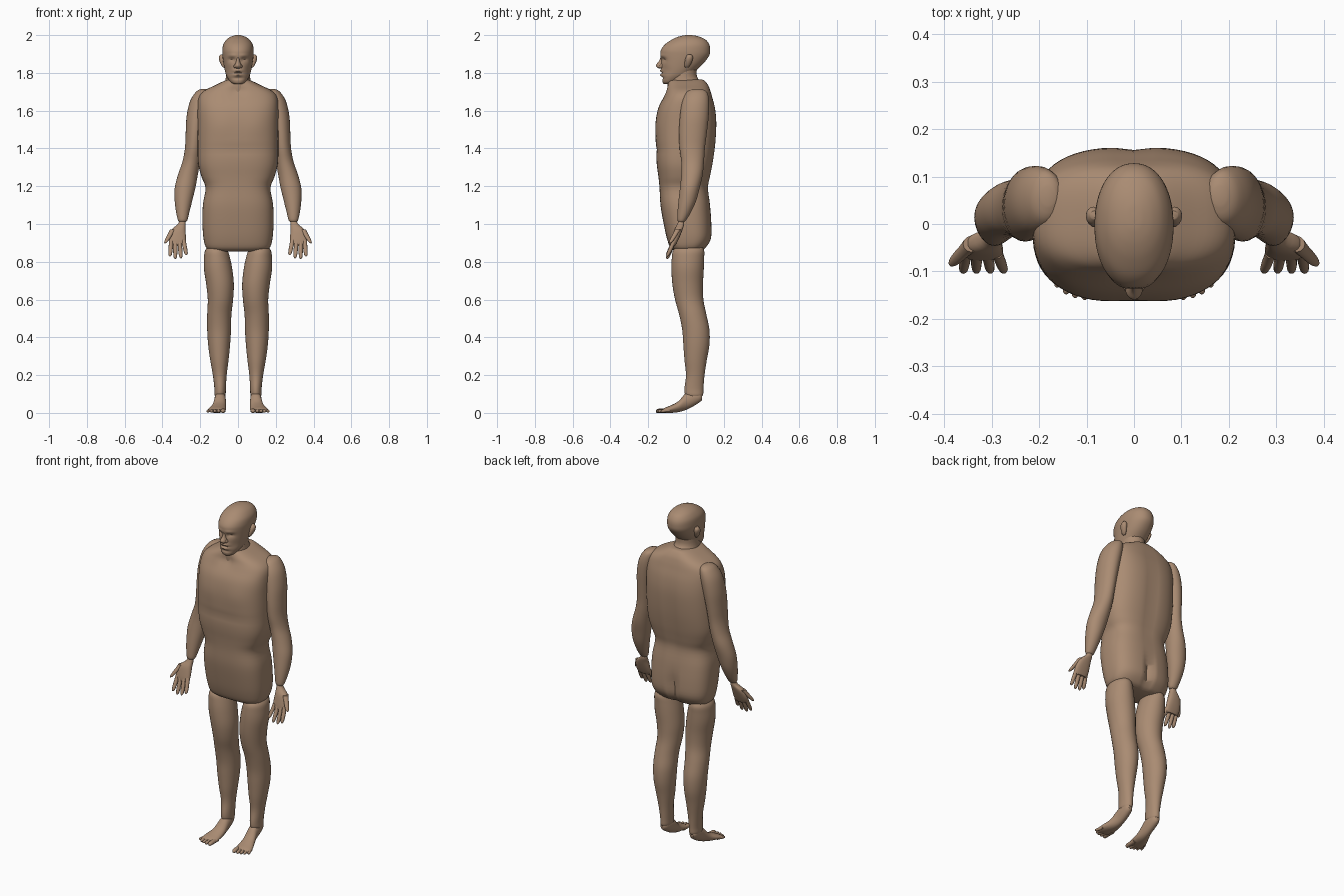
import bpy, bmesh, math

skin = bpy.data.materials.new("skin_brown")
skin.diffuse_color = (0.40, 0.26, 0.17, 1)


def spline(rows, steps):
    """Catmull-Rom interpolation through the given rows."""
    out = []
    for i in range(len(rows) - 1):
        a, b, c, d = (rows[min(max(i + k, 0), len(rows) - 1)] for k in (-1, 0, 1, 2))
        for s in range(steps):
            t = s / steps
            out.append([0.5 * (2 * q + (r - p) * t + (2 * p - 5 * q + 4 * r - w) * t * t
                               + (3 * q - p - 3 * r + w) * t ** 3)
                        for p, q, r, w in zip(a, b, c, d)])
    return out + [list(rows[-1])]


def loft(name, rows, n=32, steps=4, p=2.0, axis="z", mirror=False, bumps=()):
    """Loft rows (t, u0, u1, v0, v1): z axis gives u=x v=y, y axis gives u=x v=z."""
    bm = bmesh.new()
    rings = []
    for t, u0, u1, v0, v1 in spline(rows, steps):
        ring = []
        for k in range(n):
            a = 2 * math.pi * k / n
            c, s = math.cos(a), math.sin(a)
            u = (u0 + u1) / 2 + (u1 - u0) / 2 * math.copysign(abs(c) ** (2 / p), c)
            v = (v0 + v1) / 2 + (v1 - v0) / 2 * math.copysign(abs(s) ** (2 / p), s)
            ring.append(bm.verts.new((u, v, t) if axis == "z" else (u, t, v)))
        rings.append(ring)
    for r0, r1 in zip(rings, rings[1:]):
        for k in range(n):
            bm.faces.new((r0[k], r0[(k + 1) % n], r1[(k + 1) % n], r1[k]))
    bm.faces.new(rings[0])
    bm.faces.new(rings[-1])
    # soft sculpted bumps (x, z, radius x, radius z, push in y, side)
    for v in bm.verts:
        x, z, y = v.co.x, v.co.z, v.co.y
        for bx, bz, rx, rz, d, side in bumps:
            if y * side > 0:
                w = min(1, abs(y) / 0.06)
                v.co.y += w * d * math.exp(-((abs(x) - bx) / rx) ** 2 - ((z - bz) / rz) ** 2)
    bmesh.ops.recalc_face_normals(bm, faces=bm.faces)
    me = bpy.data.meshes.new(name)
    bm.to_mesh(me)
    bm.free()
    ob = bpy.data.objects.new(name, me)
    bpy.context.collection.objects.link(ob)
    me.materials.append(skin)
    if mirror:
        ob.modifiers.new("mirror", "MIRROR").use_clip = False
    bpy.ops.object.select_all(action="DESELECT")
    bpy.context.view_layer.objects.active = ob
    ob.select_set(True)
    bpy.ops.object.shade_smooth_by_angle(angle=math.radians(50))
    return ob


def digit(name, a, b, r0, r1, axis="z"):
    """Tapered rounded finger or toe running from a to b."""
    rows = []
    for t, k in ((0, 1), (0.3, 0.95), (0.55, 1.0), (0.8, 0.95), (0.93, 0.75), (1, 0.2)):
        x, y, z = (p + (q - p) * t for p, q in zip(a, b))
        r = (r0 + (r1 - r0) * t) * k
        rows.append((z, x - r, x + r, y - r, y + r) if axis == "z"
                    else (y, x - r, x + r, max(z - r, 0), z + r))
    loft(name, rows, n=12, steps=2, axis=axis, mirror=True)


def sym(rows):
    return [(z, -w, w, y0, y1) for z, w, y0, y1 in rows]


# torso with chest, spine and buttock shaping
loft("torso", sym([
    (0.855, 0.125, -0.05, 0.075), (0.87, 0.165, -0.08, 0.10), (0.92, 0.182, -0.10, 0.132),
    (1.00, 0.188, -0.118, 0.135), (1.10, 0.186, -0.135, 0.128), (1.19, 0.172, -0.14, 0.118),
    (1.25, 0.193, -0.146, 0.128), (1.32, 0.211, -0.155, 0.142), (1.42, 0.214, -0.16, 0.156),
    (1.53, 0.214, -0.16, 0.162), (1.61, 0.214, -0.148, 0.155), (1.67, 0.208, -0.12, 0.14),
    (1.705, 0.180, -0.105, 0.13), (1.735, 0.12, -0.098, 0.118), (1.76, 0.068, -0.088, 0.098),
    (1.765, 0.045, -0.06, 0.08)]),
    n=64, p=2.8, bumps=[
        (0, 0.95, 0.018, 0.08, -0.03, 1), (0, 1.40, 0.03, 0.25, -0.008, 1),
        (0.09, 1.52, 0.07, 0.06, -0.004, -1), (0, 1.39, 0.2, 0.02, 0.005, -1),
        (0, 1.70, 0.03, 0.03, 0.012, -1)])

# neck
loft("neck", sym([(1.69, 0.078, -0.095, 0.10), (1.74, 0.070, -0.098, 0.092),
                  (1.78, 0.064, -0.09, 0.058), (1.84, 0.062, -0.07, 0.06)]))

# head with brow, eye sockets, lips and chin
loft("head", sym([
    (1.742, 0.022, -0.118, -0.075), (1.752, 0.04, -0.124, -0.04), (1.78, 0.059, -0.128, 0.015),
    (1.81, 0.069, -0.13, 0.05), (1.85, 0.077, -0.131, 0.092), (1.89, 0.082, -0.135, 0.122),
    (1.92, 0.083, -0.133, 0.128), (1.95, 0.078, -0.112, 0.123), (1.975, 0.062, -0.077, 0.105),
    (1.99, 0.042, -0.045, 0.075), (1.998, 0.02, -0.015, 0.045), (2.0, 0.004, 0.008, 0.02)]),
    n=96, steps=6, p=2.15, bumps=[
        (0.033, 1.868, 0.018, 0.012, 0.014, -1), (0.034, 1.862, 0.011, 0.006, -0.006, -1),
        (0.03, 1.892, 0.025, 0.008, -0.004, -1), (0, 1.812, 0.022, 0.006, -0.009, -1),
        (0, 1.789, 0.020, 0.007, -0.009, -1), (0, 1.800, 0.024, 0.003, 0.007, -1),
        (0, 1.772, 0.03, 0.006, 0.006, -1), (0.055, 1.81, 0.02, 0.025, 0.006, -1)])

# nose and nostrils
loft("nose", sym([(1.824, 0.010, -0.145, -0.11), (1.830, 0.019, -0.155, -0.11),
                  (1.842, 0.017, -0.159, -0.11), (1.86, 0.010, -0.145, -0.11),
                  (1.885, 0.007, -0.133, -0.11)]), n=20)
loft("nostril", [(1.825, 0.010, 0.018, -0.137, -0.12), (1.834, 0.006, 0.024, -0.142, -0.115),
                 (1.846, 0.010, 0.018, -0.135, -0.12)], n=12, mirror=True)

# ears
loft("ear", [(1.828, 0.066, 0.078, -0.005, 0.012), (1.84, 0.066, 0.088, -0.008, 0.022),
             (1.865, 0.07, 0.099, -0.006, 0.034), (1.885, 0.07, 0.101, 0.0, 0.036),
             (1.898, 0.075, 0.092, 0.01, 0.028)], n=16, mirror=True)

# arms
loft("arm", [
    (1.715, 0.165, 0.195, 0.04, 0.08), (1.70, 0.15, 0.222, 0.005, 0.11),
    (1.65, 0.15, 0.254, -0.02, 0.122), (1.57, 0.165, 0.272, -0.032, 0.12),
    (1.48, 0.18, 0.277, -0.037, 0.11), (1.40, 0.19, 0.281, -0.034, 0.10),
    (1.33, 0.20, 0.294, -0.025, 0.095), (1.26, 0.213, 0.318, -0.025, 0.088),
    (1.19, 0.226, 0.335, -0.032, 0.072), (1.12, 0.243, 0.335, -0.04, 0.053),
    (1.06, 0.258, 0.327, -0.045, 0.025), (1.02, 0.268, 0.318, -0.045, 0.0),
    (1.01, 0.278, 0.31, -0.035, -0.01)], n=28, mirror=True)

# palms
loft("palm", [
    (1.03, 0.28, 0.306, -0.034, -0.012), (1.00, 0.278, 0.318, -0.046, -0.01),
    (0.97, 0.278, 0.352, -0.062, -0.018), (0.93, 0.276, 0.366, -0.072, -0.034),
    (0.90, 0.278, 0.364, -0.077, -0.048), (0.885, 0.288, 0.352, -0.076, -0.056)],
    n=24, p=2.4, mirror=True)

# fingers and thumb
for i, (x0, x1, zt) in enumerate(((0.289, 0.273, 0.835), (0.310, 0.302, 0.818),
                                  (0.332, 0.332, 0.815), (0.353, 0.360, 0.828))):
    digit("finger_%d" % (i + 1), (x0, -0.060, 0.915), (x1, -0.100, zt), 0.013, 0.010)
digit("thumb", (0.343, -0.042, 0.972), (0.386, -0.085, 0.898), 0.017, 0.010)

# legs
loft("leg", [
    (0.89, 0.075, 0.150, -0.04, 0.08), (0.86, 0.055, 0.174, -0.068, 0.096),
    (0.82, 0.042, 0.180, -0.075, 0.096), (0.76, 0.030, 0.180, -0.077, 0.094),
    (0.68, 0.022, 0.168, -0.072, 0.09), (0.60, 0.026, 0.160, -0.058, 0.092),
    (0.52, 0.035, 0.163, -0.036, 0.108), (0.44, 0.037, 0.163, -0.02, 0.124),
    (0.36, 0.042, 0.158, -0.014, 0.124), (0.28, 0.05, 0.147, -0.008, 0.11),
    (0.20, 0.060, 0.133, 0.0, 0.098), (0.13, 0.064, 0.125, -0.008, 0.092),
    (0.095, 0.066, 0.124, -0.004, 0.09), (0.08, 0.075, 0.115, 0.02, 0.075)],
    n=32, mirror=True)

# feet
loft("foot", [
    (0.085, 0.085, 0.108, 0.068, 0.10), (0.07, 0.073, 0.118, 0.055, 0.115),
    (0.04, 0.066, 0.123, 0.036, 0.12), (0.0, 0.064, 0.126, 0.016, 0.105),
    (-0.04, 0.064, 0.138, 0.004, 0.062), (-0.08, 0.064, 0.154, 0.0, 0.04),
    (-0.11, 0.066, 0.160, 0.0, 0.028), (-0.128, 0.074, 0.156, 0.003, 0.018)],
    n=28, axis="y", mirror=True)

# toes
for i, (x0, x1, yt, r) in enumerate(((0.078, 0.080, -0.16, 0.013), (0.099, 0.104, -0.16, 0.010),
                                     (0.116, 0.124, -0.156, 0.009), (0.132, 0.143, -0.148, 0.009),
                                     (0.147, 0.162, -0.134, 0.008))):
    digit("toe_%d" % (i + 1), (x0, -0.085, 0.013), (x1, yt, 0.009), r, r, axis="y")
